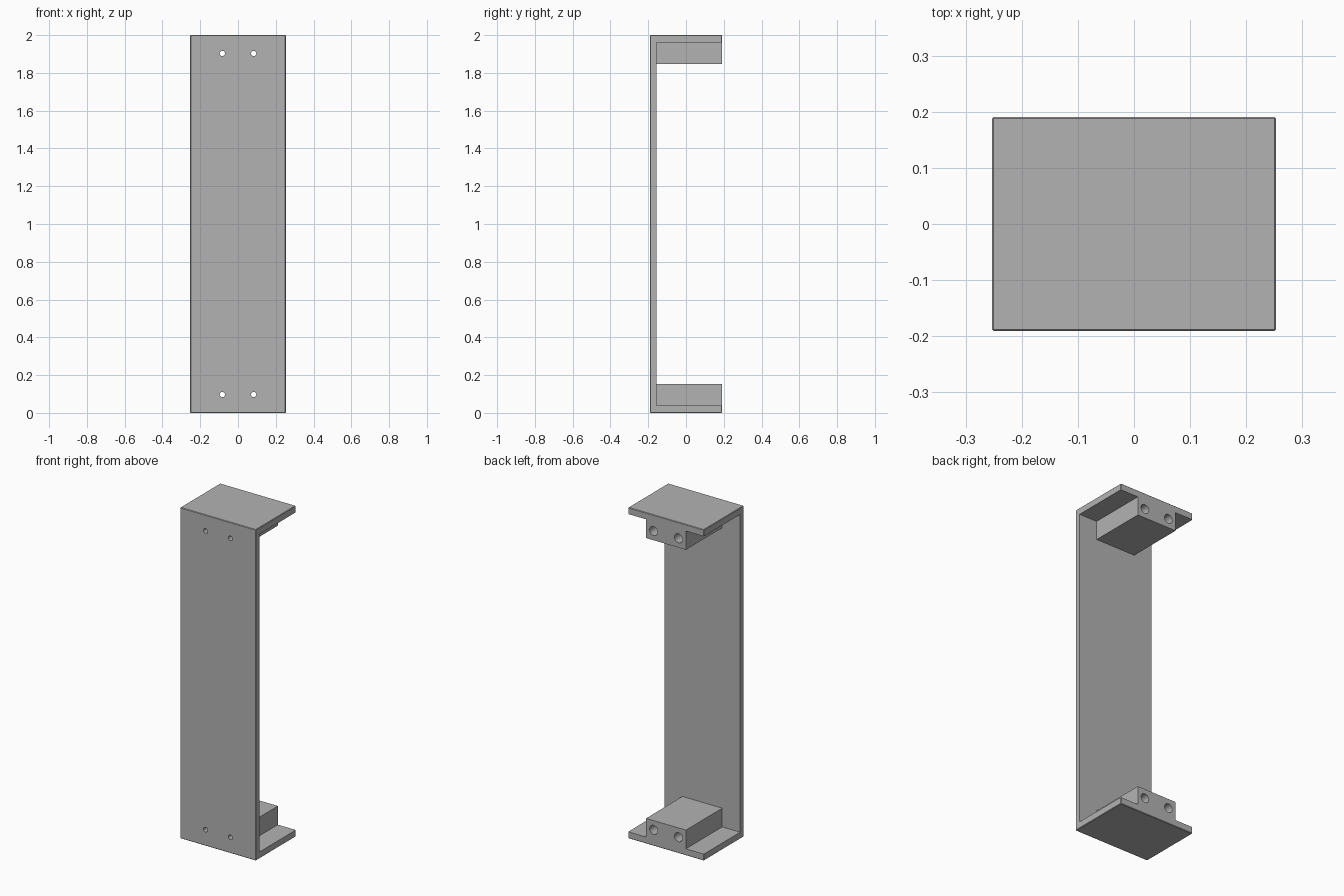
import bpy
import bmesh
from mathutils import Matrix, Vector

cube = bpy.data.objects.get("Cube")
if cube:
    bpy.data.objects.remove(cube, do_unlink=True)

W, D, H = 0.253, 0.191, 2.0       # half width, half depth, height
WALL, SHELF = 0.035, 0.04         # thicknesses of the wall and shelves
BLOCK_W, BLOCK_TOP = 0.133, 0.153
HOLE_X, HOLE_Z = 0.083, 0.097

grey = bpy.data.materials.new("plain grey")
grey.use_nodes = True
colour = (0.45, 0.45, 0.45, 1)
grey.diffuse_color = colour
grey.node_tree.nodes["Principled BSDF"].inputs["Base Color"].default_value = colour


def add_object(name, bm):
    bmesh.ops.recalc_face_normals(bm, faces=bm.faces)
    mesh = bpy.data.meshes.new(name)
    bm.to_mesh(mesh)
    bm.free()
    mesh.materials.append(grey)
    obj = bpy.data.objects.new(name, mesh)
    bpy.context.collection.objects.link(obj)
    return obj


def box(name, low, high):
    low, high = Vector(low), Vector(high)
    bm = bmesh.new()
    bmesh.ops.create_cube(bm, size=1, matrix=Matrix.Translation((low + high) / 2)
                          @ Matrix.Diagonal((high - low).to_4d()))
    return add_object(name, bm)


def hole_cutter(name, radius):
    bm = bmesh.new()
    for x in (-HOLE_X, HOLE_X):
        for z in (HOLE_Z, H - HOLE_Z):
            bmesh.ops.create_cone(
                bm, cap_ends=True, segments=32, radius1=radius, radius2=radius, depth=1,
                matrix=Matrix.Translation((x, 0, z)) @ Matrix.Rotation(1.570796, 4, "X"))
    cutter = add_object(name, bm)
    cutter.hide_render = True
    cutter.hide_set(True)
    return cutter


def drill(obj, cutter):
    mod = obj.modifiers.new("holes", "BOOLEAN")
    mod.operation = "DIFFERENCE"
    mod.solver = "EXACT"
    mod.object = cutter
    # Bake the cut so the cutters can be removed
    bpy.context.view_layer.update()
    cut = bpy.data.meshes.new_from_object(obj.evaluated_get(bpy.context.evaluated_depsgraph_get()))
    obj.modifiers.clear()
    obj.data = cut


# C-shaped bracket: side profile extruded across the width
bm = bmesh.new()
inner = -D + WALL
profile = [(-D, 0), (D, 0), (D, SHELF), (inner, SHELF),
           (inner, H - SHELF), (D, H - SHELF), (D, H), (-D, H)]
face = bm.faces.new([bm.verts.new((-W, y, z)) for y, z in profile])
extruded = bmesh.ops.extrude_face_region(bm, geom=[face])["geom"]
bmesh.ops.translate(bm, vec=(2 * W, 0, 0),
                    verts=[v for v in extruded if isinstance(v, bmesh.types.BMVert)])


# Fine chamfer on the outer box edges
def outer_sides(v):
    limits = ((-W, W), (-D, D), (0, H))
    return {(i, s) for i in range(3) for s in (0, 1) if abs(v.co[i] - limits[i][s]) < 1e-5}


edges = [e for e in bm.edges if len(outer_sides(e.verts[0]) & outer_sides(e.verts[1])) > 1]
bmesh.ops.bevel(bm, geom=edges, offset=0.003, segments=1, affect="EDGES")
bracket = add_object("bracket", bm)

# Mounting blocks on the inside of each shelf
lower = box("lower_block", (-BLOCK_W, inner, SHELF), (BLOCK_W, D, BLOCK_TOP))
upper = box("upper_block", (-BLOCK_W, inner, H - BLOCK_TOP), (BLOCK_W, D, H - SHELF))

# Narrow screw holes in the wall, wide access holes through the blocks
narrow = hole_cutter("screw_hole_cutter", 0.014)
wide = hole_cutter("access_hole_cutter", 0.027)
drill(bracket, narrow)
drill(lower, wide)
drill(upper, wide)
for cutter in (narrow, wide):
    bpy.data.objects.remove(cutter, do_unlink=True)

for obj in (bracket, lower, upper):
    bpy.ops.object.select_all(action="DESELECT")
    obj.select_set(True)
    bpy.context.view_layer.objects.active = obj
    bpy.ops.object.shade_smooth_by_angle()
